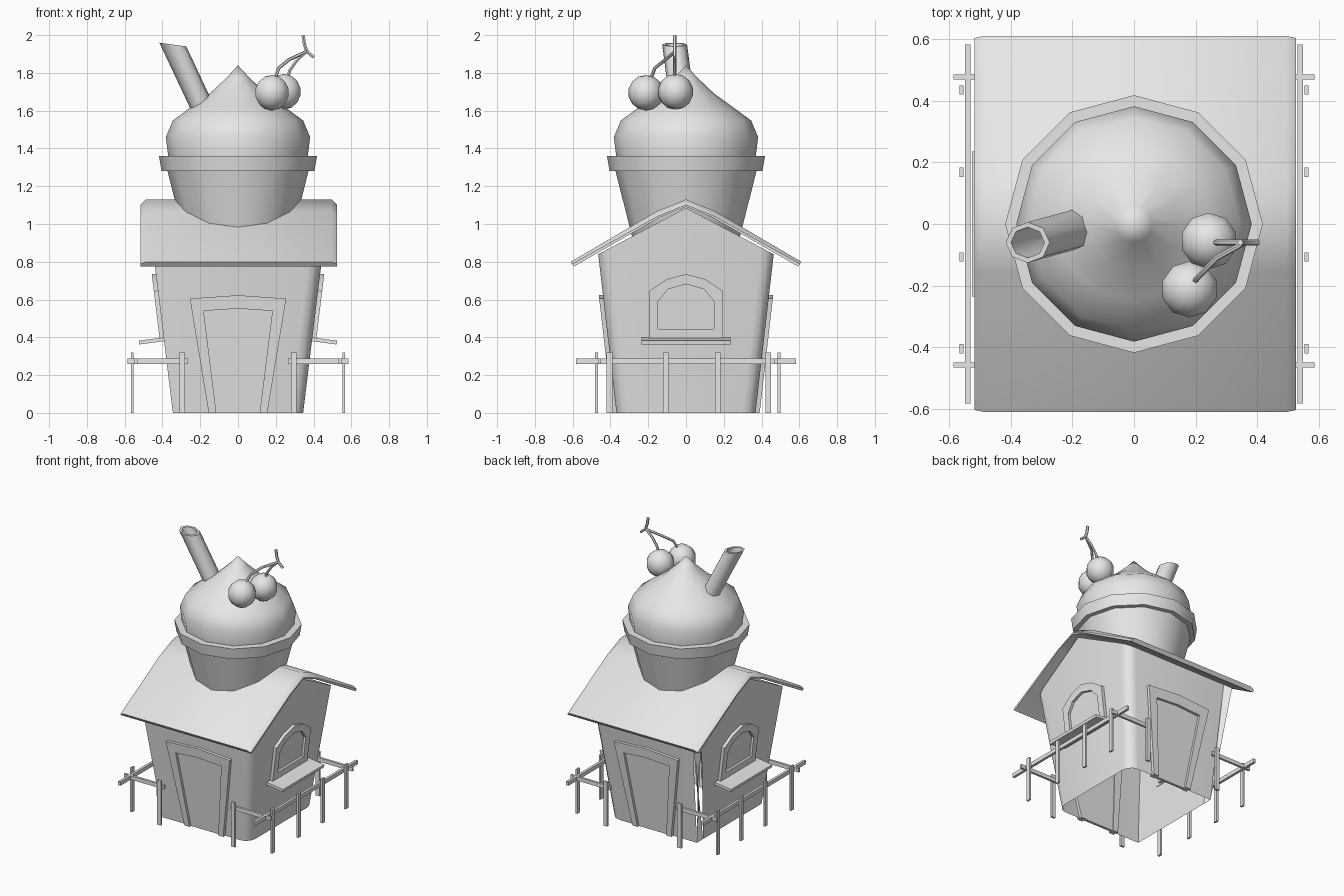
import bpy, bmesh, math
from mathutils import Matrix, Vector

if "Cube" in bpy.data.objects:
    bpy.data.objects.remove(bpy.data.objects["Cube"], do_unlink=True)

grey = bpy.data.materials.new("plain_grey")
grey.use_nodes = True
grey.diffuse_color = (0.8, 0.8, 0.8, 1)
grey.node_tree.nodes["Principled BSDF"].inputs["Base Color"].default_value = (0.8, 0.8, 0.8, 1)


def shade(obj, angle):
    bpy.ops.object.select_all(action='DESELECT')
    obj.select_set(True)
    bpy.context.view_layer.objects.active = obj
    bpy.ops.object.shade_smooth_by_angle(angle=math.radians(angle))


def finish(name, bm, angle=40):
    bmesh.ops.remove_doubles(bm, verts=bm.verts, dist=1e-5)
    bmesh.ops.recalc_face_normals(bm, faces=bm.faces)
    mesh = bpy.data.meshes.new(name)
    bm.to_mesh(mesh)
    bm.free()
    mesh.materials.append(grey)
    obj = bpy.data.objects.new(name, mesh)
    bpy.context.collection.objects.link(obj)
    shade(obj, angle)
    return obj


def loft(loops, caps=(True, True)):
    """Skin a list of equal closed loops."""
    bm = bmesh.new()
    rings = [[bm.verts.new(p) for p in loop] for loop in loops]
    n = len(rings[0])
    for a, b in zip(rings, rings[1:]):
        for i in range(n):
            j = (i + 1) % n
            bm.faces.new((a[i], a[j], b[j], b[i]))
    for cap, ring in zip(caps, (rings[0], rings[-1])):
        if cap:
            bm.faces.new(ring)
    return bm


def lathe(profile, sides=12, caps=(True, False)):
    turn = [math.tau * i / sides for i in range(sides)]
    return loft([[(r * math.cos(a), r * math.sin(a), z) for a in turn] for r, z in profile], caps)


def box(name, centre, size, tilt=0):
    bm = bmesh.new()
    matrix = (Matrix.Translation(centre) @ Matrix.Rotation(tilt, 4, 'Y')
              @ Matrix.Diagonal((*size, 1)))
    bmesh.ops.create_cube(bm, size=1, matrix=matrix)
    return finish(name, bm, 30)


# House walls: leaning gabled shell, open below, with rounded corners
def wall_x(z):
    return 0.345 + 0.122 * z


def wall_y(z):
    return 0.368 + 0.115 * z


gable = [(-wall_y(0), 0), (-wall_y(0.84), 0.84), (0, 1.085), (wall_y(0.84), 0.84), (wall_y(0), 0)]
bm = loft([[(s * wall_x(z), y, z) for y, z in gable] for s in (-1, 1)])
floor = [f for f in bm.faces if all(v.co.z < 0.01 for v in f.verts)]
bmesh.ops.delete(bm, geom=floor, context='FACES_ONLY')
corners = [e for e in bm.edges
           if abs(e.verts[0].co.z - e.verts[1].co.z) > 0.5]
bmesh.ops.bevel(bm, geom=corners, offset=0.07, segments=3, profile=0.5, affect='EDGES')
finish("house_walls", bm)

# Roof: bent slab with chamfered gable edges
top = [(-0.61, 0.8), (-0.155, 1.067), (0, 1.13), (0.155, 1.067), (0.61, 0.8)]
under = [(0.592, 0.776), (0.14, 1.035), (0, 1.092), (-0.14, 1.035), (-0.592, 0.776)]
edge_top = [(y * 0.99, z - 0.028 if abs(y) < 0.5 else z - 0.012) for y, z in top]
bm = loft([[(x, y, z) for y, z in section + under] for x, section in
           ((-0.517, edge_top), (-0.487, top), (0.495, top), (0.525, edge_top))])
finish("roof", bm, 46)


# Trim that follows the leaning walls
def on_wall(axis, s, u, z, d):
    if axis == 'x':
        return Vector((s * (wall_x(z) + d), u, z))
    return Vector((u, s * (wall_y(z) + d), z))


def frame(name, axis, s, outer, inner, depth, closed):
    bm = bmesh.new()
    sections = [[bm.verts.new(on_wall(axis, s, u, z, d)) for (u, z), d in
                 ((o, -0.02), (o, depth), (i, depth), (i, -0.02))]
                for o, i in zip(outer, inner)]
    pairs = list(zip(sections, sections[1:]))
    if closed:
        pairs.append((sections[-1], sections[0]))
    else:
        bm.faces.new(sections[0])
        bm.faces.new(sections[-1])
    for a, b in pairs:
        for k in range(4):
            m = (k + 1) % 4
            bm.faces.new((a[k], a[m], b[m], b[k]))
    finish(name, bm, 25)


def panel(name, axis, s, outline, depth):
    bm = loft([[on_wall(axis, s, u, z, d) for u, z in outline] for d in (-0.015, depth)])
    finish(name, bm, 25)


def mirrored(half, peak):
    return half + [(0, peak)] + [(-u, z) for u, z in reversed(half)]


door_outer = mirrored([(-0.155, 0), (-0.255, 0.605)], 0.623)
door_inner = mirrored([(-0.115, 0), (-0.182, 0.54)], 0.552)
window_outer = mirrored([(-0.197, 0.39), (-0.197, 0.645), (-0.1, 0.708)], 0.735)
window_inner = mirrored([(-0.148, 0.445), (-0.148, 0.59), (-0.095, 0.655)], 0.682)

for s, place in ((-1, "front"), (1, "back")):
    frame(place + "_door_frame", 'y', s, door_outer, door_inner, 0.022, False)
    panel(place + "_door", 'y', s, door_inner, 0.004)
for s, place in ((1, "left"), (-1, "right")):
    frame(place + "_window_frame", 'x', s, window_outer, window_inner, 0.022, True)
    panel(place + "_window_pane", 'x', s, window_inner, 0.004)
    box(place + "_window_sill", (s * 0.457, 0, 0.381), (0.135, 0.47, 0.02), s * 0.13)

# Fences on both sides, each with short returns at front and back
for s, place in ((1, "left"), (-1, "right")):
    box(place + "_fence_rail", (s * 0.54, 0, 0.273), (0.018, 1.165, 0.028))
    for y in (-0.405, -0.107, 0.168, 0.435):
        box(place + "_fence_post", (s * 0.56, y, 0.16), (0.014, 0.03, 0.32))
    for y, post_y in ((-0.457, -0.473), (0.477, 0.493)):
        box(place + "_return_rail", (s * 0.425, y, 0.273), (0.32, 0.016, 0.028))
        box(place + "_return_post", (s * 0.295, post_y, 0.16), (0.03, 0.016, 0.32))

# Cupcake on the ridge
finish("cup", lathe([(0.285, 0.93), (0.378, 1.3)]))
finish("cup_rim", lathe([(0.36, 1.28), (0.405, 1.28), (0.418, 1.36), (0.35, 1.36)], caps=(False, False)))
finish("cream_swirl", lathe([(0.367, 1.34), (0.382, 1.46), (0.345, 1.548), (0.25, 1.618),
                             (0.15, 1.69), (0.06, 1.775), (0, 1.84)], caps=(False, False)), 50)

# Leaning hollow straw
bm = lathe([(0.066, 1.5), (0.066, 1.95), (0.05, 1.95), (0.05, 1.65)], 8, (False, True))
for v in bm.verts:
    drop = 1.95 - v.co.z
    v.co.z -= 0.15 * v.co.x
    v.co.x = v.co.x * 1.08 - 0.345 + 0.47 * drop
    v.co.y += -0.06 + 0.13 * drop
finish("straw", bm, 50)

# Cherries with joined stems
for name, centre in (("back_cherry", (0.243, -0.055, 1.7)), ("front_cherry", (0.18, -0.212, 1.695))):
    bm = bmesh.new()
    bmesh.ops.create_uvsphere(bm, u_segments=10, v_segments=7, radius=0.094,
                              matrix=Matrix.Translation(centre))
    finish(name, bm, 60)


def stem(name, points, radius):
    curve = bpy.data.curves.new(name, 'CURVE')
    curve.dimensions = '3D'
    curve.bevel_depth = radius
    curve.bevel_resolution = 1
    curve.use_fill_caps = True
    spline = curve.splines.new('POLY')
    spline.points.add(len(points) - 1)
    for p, co in zip(spline.points, points):
        p.co = (*co, 1)
    curve.materials.append(grey)
    obj = bpy.data.objects.new(name, curve)
    bpy.context.collection.objects.link(obj)
    bpy.ops.object.select_all(action='DESELECT')
    obj.select_set(True)
    bpy.context.view_layer.objects.active = obj
    bpy.ops.object.convert(target='MESH')
    shade(bpy.context.object, 50)


stem("front_stem", [(0.193, -0.19, 1.76), (0.215, -0.165, 1.825), (0.27, -0.11, 1.87), (0.36, -0.06, 1.912)], 0.009)
stem("back_stem", [(0.26, -0.06, 1.77), (0.275, -0.06, 1.815), (0.31, -0.06, 1.865), (0.36, -0.06, 1.912)], 0.009)
stem("stem_crosspiece", [(0.345, -0.06, 1.998), (0.352, -0.06, 1.95), (0.366, -0.06, 1.912), (0.402, -0.06, 1.882)], 0.01)
